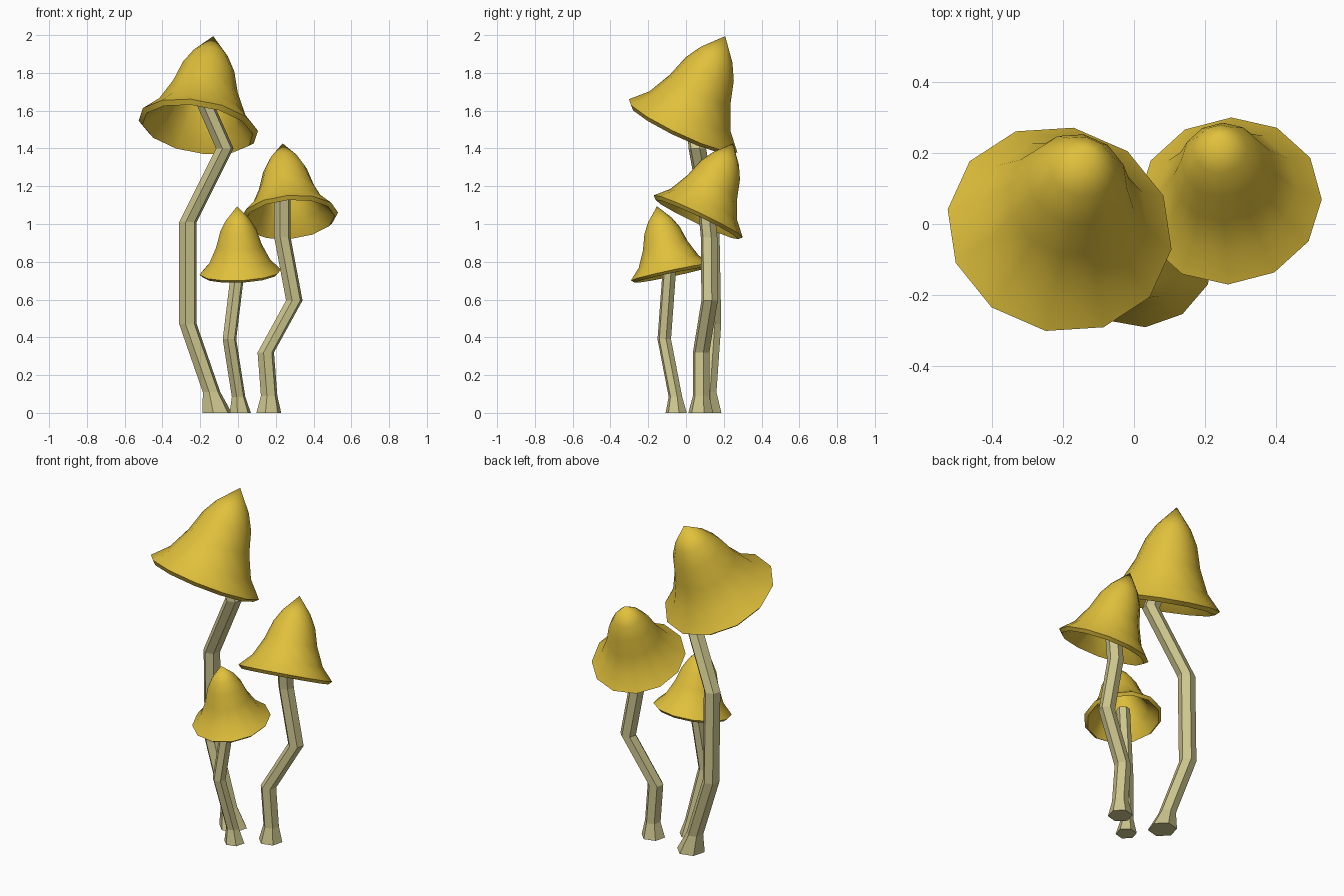
import bpy, bmesh, math
from mathutils import Vector

if "Cube" in bpy.data.objects:
    bpy.data.objects.remove(bpy.data.objects["Cube"])


def material(name, rgb):
    m = bpy.data.materials.new(name)
    m.diffuse_color = (*rgb, 1)
    m.use_nodes = True
    m.node_tree.nodes["Principled BSDF"].inputs["Base Color"].default_value = m.diffuse_color
    return m


CAP = material("cap yellow", (0.75, 0.53, 0.045))
STEM = material("stem cream", (0.61, 0.56, 0.27))


def make_object(name, bm, mat):
    bmesh.ops.recalc_face_normals(bm, faces=bm.faces)
    mesh = bpy.data.meshes.new(name)
    bm.to_mesh(mesh)
    bm.free()
    mesh.materials.append(mat)
    obj = bpy.data.objects.new(name, mesh)
    bpy.context.collection.objects.link(obj)
    return obj


def ring(bm, centre, radius, sides, phase):
    return [bm.verts.new((centre[0] + radius * math.cos(phase + math.tau * i / sides),
                          centre[1] + radius * math.sin(phase + math.tau * i / sides),
                          centre[2])) for i in range(sides)]


def bridge(bm, a, b):
    n = len(a)
    return [bm.faces.new((a[i], a[(i + 1) % n], b[(i + 1) % n], b[i])) for i in range(n)]


# Bell profile: outside from tip to rim, then inside from rim to crown
OUTER = [(0.095, 0.42), (0.143, 0.335), (0.18, 0.213), (0.241, 0.0855), (0.322, 0.0)]
INNER = [(0.298, -0.022), (0.216, 0.066), (0.152, 0.205), (0.116, 0.32), (0.07, 0.395)]


def cap(name, rim_centre, tip, scale, phase):
    bm = bmesh.new()
    rings = [ring(bm, (0, 0, h), r, 12, math.radians(phase)) for r, h in OUTER + INNER]
    for a, b in zip(rings, rings[1:]):
        bridge(bm, a, b)
    for end, h in ((rings[0], 0.53), (rings[-1], 0.48)):
        top = bm.verts.new((0, 0, h))
        for i in range(12):
            bm.faces.new((end[i], end[(i + 1) % 12], top))
    for f in bm.faces:
        f.smooth = True
    # crisp lip
    for k in (len(OUTER) - 1, len(OUTER)):
        for i in range(12):
            bm.edges.get((rings[k][i], rings[k][(i + 1) % 12])).smooth = False
    # lean the cap towards its tip
    axis = Vector(tip) - Vector(rim_centre)
    turn = Vector((0, 0, 1)).rotation_difference(axis)
    for v in bm.verts:
        v.co = Vector(rim_centre) + turn @ (v.co * scale)
    make_object(name, bm, CAP)


def stem(name, path, radius, foot):
    # crooked six-sided stalk with a flared foot
    bm = bmesh.new()
    rings = [ring(bm, p, foot if i == 0 else radius, 6, math.radians(15))
             for i, p in enumerate(path)]
    for a, b in zip(rings, rings[1:]):
        bridge(bm, a, b)
    bm.faces.new(rings[0])
    bm.faces.new(rings[-1])
    make_object(name, bm, STEM)


# Tall mushroom
cap("tall_cap", (-0.21, -0.015, 1.52), (-0.13, 0.21, 2.0), 1.0, -9)
stem("tall_stem", [(-0.11, 0.11, 0), (-0.14, 0.115, 0.11), (-0.265, 0.14, 0.47),
                   (-0.265, 0.13, 1.01), (-0.07, 0.06, 1.4), (-0.185, 0.04, 1.66)], 0.048, 0.08)

# Middle mushroom
cap("middle_cap", (0.27, 0.065, 1.04), (0.235, 0.255, 1.44), 0.81, 0)
stem("middle_stem", [(0.163, 0.078, 0), (0.165, 0.08, 0.09), (0.147, 0.08, 0.32),
                     (0.298, 0.125, 0.595), (0.235, 0.122, 0.93), (0.235, 0.1, 1.16)], 0.045, 0.068)

# Small mushroom
cap("small_cap", (0.012, -0.08, 0.745), (-0.005, -0.155, 1.1), 0.673, 5)
stem("small_stem", [(0.012, -0.052, 0), (0.003, -0.056, 0.085), (-0.045, -0.115, 0.39),
                    (0.005, -0.085, 0.8)], 0.037, 0.058)
